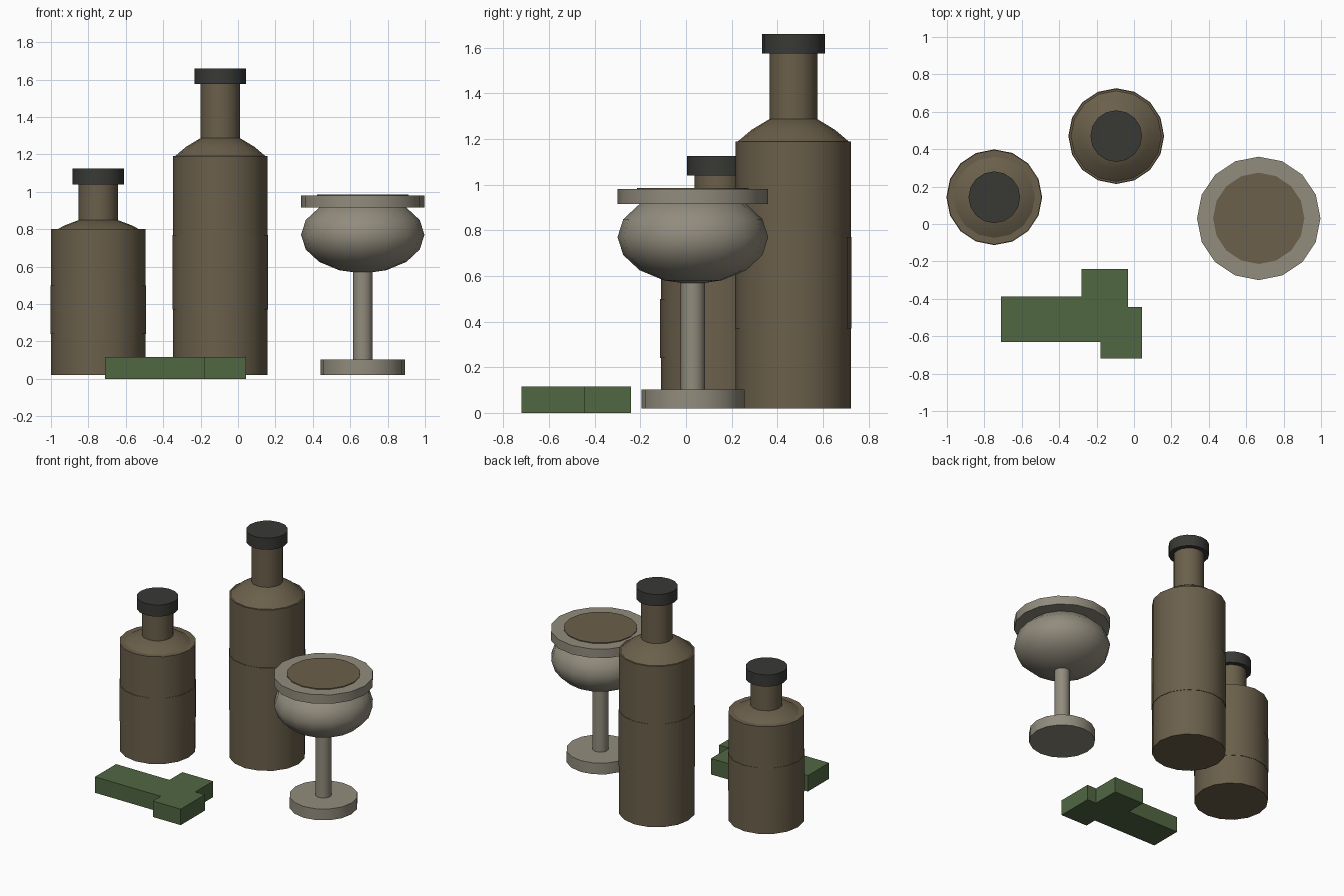
import bpy, bmesh, math

cube = bpy.data.objects.get("Cube")
if cube:
    bpy.data.objects.remove(cube)


def material(name, colour):
    m = bpy.data.materials.new(name)
    m.use_nodes = True
    m.diffuse_color = (*colour, 1)
    m.node_tree.nodes["Principled BSDF"].inputs["Base Color"].default_value = (*colour, 1)
    return m


brown = material("brown_glass", (0.145, 0.115, 0.070))
dark = material("dark_cap", (0.040, 0.042, 0.036))
grey = material("grey_glass", (0.285, 0.262, 0.205))
green = material("green_block", (0.082, 0.135, 0.055))


def finish(name, bm, mat, smooth=True):
    """Turn a bmesh into an object with one material."""
    bmesh.ops.recalc_face_normals(bm, faces=bm.faces)
    mesh = bpy.data.meshes.new(name)
    bm.to_mesh(mesh)
    bm.free()
    mesh.materials.append(mat)
    obj = bpy.data.objects.new(name, mesh)
    bpy.context.collection.objects.link(obj)
    if smooth:
        bpy.ops.object.select_all(action="DESELECT")
        obj.select_set(True)
        bpy.context.view_layer.objects.active = obj
        bpy.ops.object.shade_smooth_by_angle(angle=math.radians(35))
    return obj


def lathe(name, centre, profile, mat, sides=16):
    """Stack rings of (radius, z) around a vertical axis and cap both ends."""
    bm = bmesh.new()
    rings = []
    for r, z in profile:
        rings.append([bm.verts.new((centre[0] + r * math.cos(a), centre[1] + r * math.sin(a), z))
                      for a in (math.tau * i / sides for i in range(sides))])
    for low, high in zip(rings, rings[1:]):
        for i in range(sides):
            j = (i + 1) % sides
            bm.faces.new((low[i], low[j], high[j], high[i]))
    bm.faces.new(rings[0])
    bm.faces.new(rings[-1])
    return finish(name, bm, mat)


def bottle(prefix, centre, body_top, shoulder, label, neck_top):
    """Body, raised label band, domed shoulder, neck and cap."""
    lathe(prefix + "_body", centre, [(0.253, 0.02), (0.253, body_top)], brown)
    lathe(prefix + "_label", centre, [(0.256, label[0]), (0.256, label[1])], brown)
    lathe(prefix + "_shoulder", centre, [(shoulder[0][0], body_top - 0.02)] + shoulder, brown)
    lathe(prefix + "_neck", centre, [(0.105, shoulder[-1][1] - 0.02), (0.105, neck_top + 0.02)], brown)
    lathe(prefix + "_cap", centre, [(0.138, neck_top), (0.138, neck_top + 0.085)], dark)


bottle("tall_bottle", (-0.095, 0.47), 1.19,
       [(0.242, 1.19), (0.183, 1.24), (0.1, 1.29)], (0.37, 0.77), 1.575)
bottle("short_bottle", (-0.747, 0.143), 0.80,
       [(0.217, 0.80), (0.18, 0.82), (0.1, 0.85)], (0.24, 0.50), 1.04)

# Goblet: foot, stem, squashed bowl, wide rim and drink
goblet = (0.667, 0.03)
lathe("goblet_foot", goblet, [(0.226, 0.02), (0.226, 0.102)], grey)
lathe("goblet_stem", goblet, [(0.053, 0.09), (0.053, 0.59)], grey)
bowl = [(0.33 * math.cos(t), 0.77 + 0.205 * math.sin(t))
        for t in (math.pi * k / 8 for k in range(-3, 4))]
lathe("goblet_bowl", goblet, [(0.02, 0.565)] + bowl, grey)
lathe("goblet_rim", goblet, [(0.33, 0.915), (0.33, 0.98)], grey)
lathe("goblet_drink", goblet, [(0.244, 0.95), (0.244, 0.986)], brown)

# Flat stepped block lying in front
outline = [(-0.71, -0.63), (-0.18, -0.63), (-0.18, -0.72), (0.043, -0.72), (0.043, -0.443),
           (-0.033, -0.443), (-0.033, -0.24), (-0.28, -0.24), (-0.28, -0.388), (-0.71, -0.388)]
bm = bmesh.new()
base = bm.faces.new([bm.verts.new((x, y, 0)) for x, y in outline])
top = bmesh.ops.extrude_face_region(bm, geom=[base], use_keep_orig=True)["geom"]
bmesh.ops.translate(bm, vec=(0, 0, 0.116), verts=[v for v in top if isinstance(v, bmesh.types.BMVert)])
finish("stepped_block", bm, green, smooth=False)
